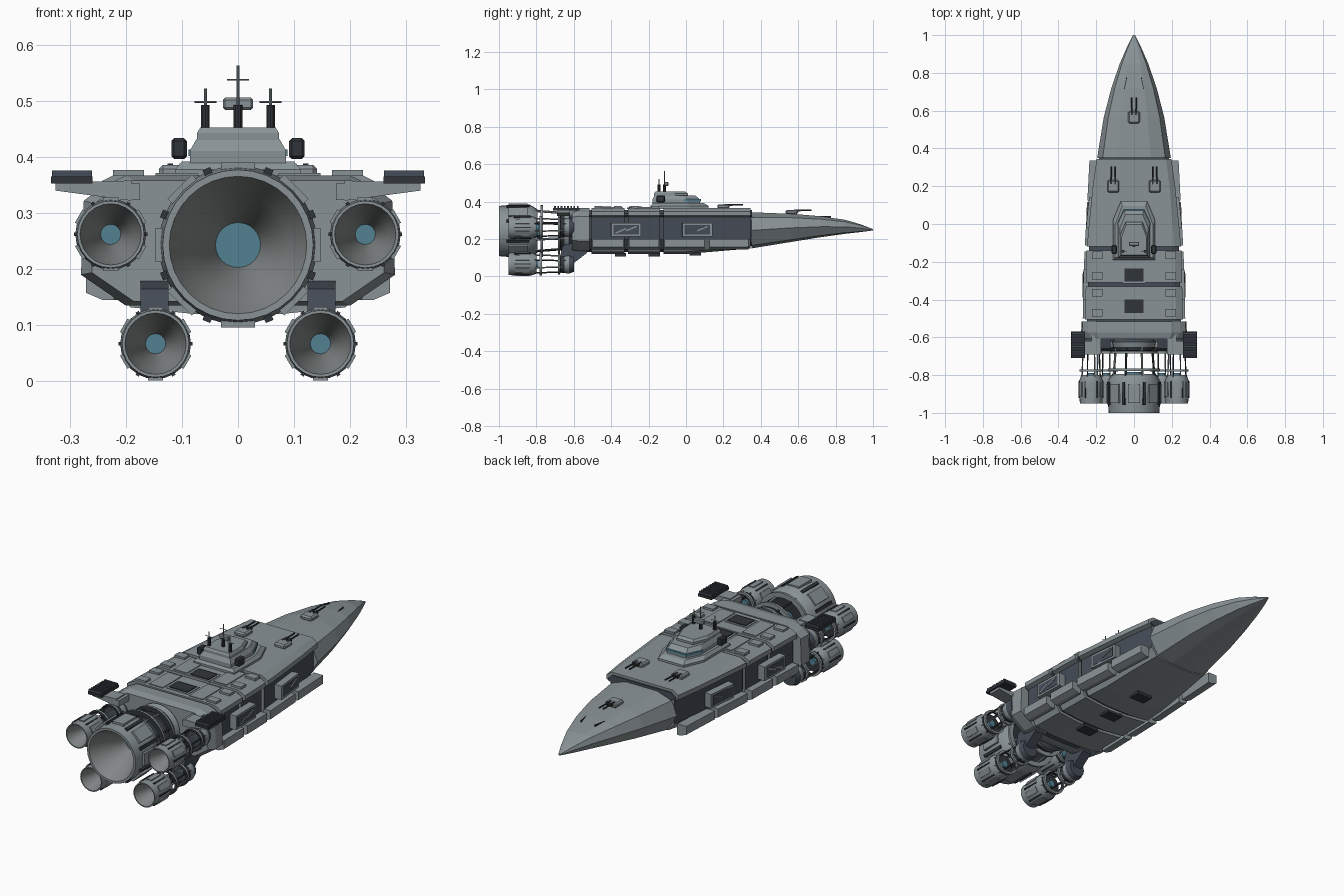
import bpy, bmesh, math
from mathutils import Matrix, Vector

if "Cube" in bpy.data.objects:
    bpy.data.objects.remove(bpy.data.objects["Cube"])

NAMES = ["hull_grey", "navy_panel", "charcoal", "teal_glow", "nozzle_lining"]
COLS = [(0.25, 0.29, 0.305), (0.06, 0.073, 0.095), (0.03, 0.036, 0.042),
        (0.085, 0.22, 0.29), (0.23, 0.245, 0.245)]
MATS = []
for n, c in zip(NAMES, COLS):
    m = bpy.data.materials.new(n)
    m.diffuse_color = (*c, 1)
    m.use_nodes = True
    m.node_tree.nodes["Principled BSDF"].inputs["Base Color"].default_value = m.diffuse_color
    MATS.append(m)
GREY, NAVY, DARK, TEAL, LINING = range(5)


def finish(name, bm, mat=None, smooth=False):
    bmesh.ops.recalc_face_normals(bm, faces=bm.faces[:])
    me = bpy.data.meshes.new(name)
    for m in MATS:
        me.materials.append(m)
    for f in bm.faces:
        f.smooth = smooth
        if mat is not None:
            f.material_index = mat
    bm.to_mesh(me)
    bm.free()
    if smooth:
        me.set_sharp_from_angle(angle=math.radians(32))
    ob = bpy.data.objects.new(name, me)
    bpy.context.collection.objects.link(ob)
    return ob


def box(name, c, s, mat=GREY, rot=None, bevel=0):
    bm = bmesh.new()
    bmesh.ops.create_cube(bm, size=1)
    bmesh.ops.scale(bm, vec=s, verts=bm.verts)
    if bevel:
        bmesh.ops.bevel(bm, geom=bm.edges[:], offset=bevel, segments=1, affect='EDGES')
    bm.transform(Matrix.Translation(c) @ (rot or Matrix.Identity(4)))
    return finish(name, bm, mat)


def tube(name, a, b, r, mat=GREY, n=10):
    a, b = Vector(a), Vector(b)
    bm = bmesh.new()
    bmesh.ops.create_cone(bm, cap_ends=True, segments=n, radius1=r, radius2=r, depth=(b - a).length)
    q = Vector((0, 0, 1)).rotation_difference(b - a).to_matrix().to_4x4()
    bm.transform(Matrix.Translation((a + b) / 2) @ q)
    return finish(name, bm, mat, True)


def skin(name, rings, mats, caps=GREY, closed=False, smooth=False):
    """Bridge equal-length point rings; mats gives a colour per (ring, column)."""
    bm = bmesh.new()
    vs = [[bm.verts.new(p) for p in r] for r in rings]
    n, k = len(vs[0]), len(vs)
    for i in range(k if closed else k - 1):
        for j in range(n):
            a, b = vs[i], vs[(i + 1) % k]
            f = bm.faces.new((a[j], a[(j + 1) % n], b[(j + 1) % n], b[j]))
            f.material_index = mats(i, j)
    if not closed:
        for r in (vs[0], vs[-1]):
            bm.faces.new(r).material_index = caps
    return finish(name, bm, None, smooth)


def lathe(name, x, z, prof, n=24, smooth=True, closed=False):
    """Profile of (y, radius, colour of the band that follows)."""
    ring = [[(x + r * math.sin(2 * math.pi * j / n), y, z + r * math.cos(2 * math.pi * j / n))
             for j in range(n)] for y, r, _ in prof]
    return skin(name, ring, lambda i, j: prof[i][2], prof[-1][2], closed, smooth)


def mirror(half):
    return half + [(-x, z) for x, z in reversed(half)]


def width(y):
    pts = [(-0.6, 0.262), (-0.13, 0.25), (0.0, 0.238), (0.2, 0.218), (0.35, 0.197)]
    for (a, u), (b, v) in zip(pts, pts[1:]):
        if y <= b:
            return u + (v - u) * (y - a) / (b - a)
    return 0.197


def belly(y):
    return 0.12 if y < 0 else 0.12 + 0.03 * y / 0.35


def hull_ring(y, d=0.0):
    w, b = width(y) - d, belly(y) + d
    half = [(w * 0.86, 0.367 - d), (w, 0.348 - d), (w, 0.325), (w - 0.022, 0.317),
            (w - 0.022, 0.2), (w * 0.74, b + 0.012), (w * 0.3, b)]
    return [(x, y, z) for x, z in mirror(half)]


# Hull blocks with recessed navy flanks, around a dark core that shows in the seams
hull_mat = lambda i, j: NAVY if j in (3, 9) else GREY
skin("hull_core", [hull_ring(y, 0.012) for y in (-0.55, -0.13, 0, 0.352)], lambda i, j: NAVY, NAVY)
for ys in [(-0.505, -0.33), (-0.31, -0.14), (-0.12, 0.0, 0.2, 0.345)]:
    skin("hull_block", [hull_ring(y) for y in ys], hull_mat)

# Tapered nose
nose = [(0.35, 0.195, 0.343, 0.15), (0.565, 0.16, 0.335, 0.185), (0.72, 0.12, 0.322, 0.21),
        (0.85, 0.075, 0.303, 0.228), (0.93, 0.04, 0.28, 0.237), (1.0, 0.005, 0.253, 0.246)]
skin("nose", [[(x, y, z) for x, z in mirror([(w * .45, t), (w * .85, t - (t - b) * .14),
     (w, b + (t - b) * .5), (w * .74, b + (t - b) * .08), (w * .3, b)])] for y, w, t, b in nose],
     lambda i, j: GREY)

# Stern bulkhead
stern = mirror([(0.2, 0.367), (0.245, 0.345), (0.275, 0.322), (0.28, 0.19), (0.2, 0.135)])
skin("stern_bulkhead", [[(x * k, y, 0.245 + (z - 0.245) * k) for x, z in stern]
     for y, k in ((-0.515, 0.99), (-0.575, 1), (-0.61, 0.93))], lambda i, j: GREY)

for s in (-1, 1):
    # Lower side armour
    for y0, y1 in [(-0.5, -0.335), (-0.305, -0.145), (-0.115, 0.1), (0.125, 0.335)]:
        rings = []
        for y in (y0, y1):
            w = width(y) + (0.012 if y < 0 else 0.012 + 0.025 * min(1, y / 0.335))
            rings.append([(s * x, y, z) for x, z in
                          [(w - 0.05, 0.2), (w, 0.2), (w, 0.158), (w - 0.03, 0.145), (w - 0.05, 0.145)]])
        skin("side_armour", rings, lambda i, j: GREY)
    # Framed side bays
    for yc, tilt in ((-0.32, 0.02), (0.06, 0.1)):
        w = width(yc)
        r = Matrix.Rotation(s * tilt, 4, 'Z')
        box("bay_frame", (s * (w - 0.006), yc, 0.25), (0.04, 0.16, 0.07), GREY, r)
        box("bay_recess", (s * (w + 0.012), yc, 0.25), (0.007, 0.136, 0.05), NAVY, r)
        for k in (-1, 1):
            box("bay_brace", (s * (w + 0.014), yc + k * 0.028, 0.25 + k * 0.006), (0.008, 0.06, 0.008),
                GREY, r @ Matrix.Rotation(0.4, 4, 'X'))
    # Deck lockers and plates
    for y in (-0.165, -0.275, -0.365, -0.47):
        box("deck_locker", (s * 0.195, y, 0.37), (0.055, 0.04, 0.014), GREY)
    for y in (-0.225, -0.415):
        box("deck_plate", (s * 0.11, y, 0.367), (0.075, 0.15, 0.008), GREY)
    box("stern_locker", (s * 0.256, -0.45, 0.17), (0.025, 0.08, 0.02), GREY)
    box("nose_slit", (s * 0.045, 0.745, 0.319), (0.004, 0.06, 0.008), DARK, Matrix.Rotation(s * 0.2, 4, 'Z'))
    # Bridge side pods, masts
    box("bridge_pod", (s * 0.105, -0.135, 0.415), (0.028, 0.045, 0.037), DARK, bevel=0.005)
    tube("mast_base", (s * 0.058, -0.145, 0.45), (s * 0.058, -0.145, 0.493), 0.008, DARK)
    tube("mast", (s * 0.058, -0.145, 0.49), (s * 0.058, -0.145, 0.522), 0.0025)
    tube("mast_yard", (s * 0.058 - 0.02, -0.145, 0.498), (s * 0.058 + 0.02, -0.145, 0.498), 0.0015)
    # Radiator paddle on a slanted arm
    arm = [(0.19, 0.358), (0.325, 0.354), (0.325, 0.34), (0.19, 0.322)]
    skin("radiator_arm", [[(s * x, y, z) for x, z in arm] for y in (-0.69, -0.62)], lambda i, j: GREY)
    box("arm_mount", (s * 0.2, -0.63, 0.338), (0.05, 0.12, 0.03), GREY)
    box("radiator", (s * 0.296, -0.64, 0.359), (0.074, 0.14, 0.013), DARK)
    for i in range(8):
        box("radiator_rib", (s * 0.296, -0.7 + i * 0.0172, 0.37), (0.072, 0.009, 0.011), NAVY)
    # Slanted lower engine mount
    mount = [(-0.53, 0.2), (-0.66, 0.165), (-0.68, 0.075), (-0.615, 0.06), (-0.53, 0.125)]
    skin("lower_engine_mount", [[(s * x, y, z) for y, z in mount] for x in (0.124, 0.174)],
         lambda i, j: NAVY, NAVY)

# Vents, belly hatches
for y in (-0.27, -0.435):
    box("deck_vent_frame", (0, y, 0.366), (0.12, 0.09, 0.008), GREY)
    box("deck_vent", (0, y, 0.37), (0.1, 0.07, 0.008), DARK)
for y in (-0.35, -0.17, 0.05):
    box("belly_hatch", (0, y, belly(y) - 0.003), (0.085, 0.06, 0.018), DARK)


# Twin-gun turrets
def turret(x, y, z):
    box("turret", (x, y, z + 0.012), (0.062, 0.065, 0.024), GREY, bevel=0.007)
    for s in (-1, 1):
        box("gun_breech", (x + s * 0.011, y + 0.03, z + 0.02), (0.01, 0.035, 0.012), DARK)
        tube("gun_barrel", (x + s * 0.011, y, z + 0.02), (x + s * 0.011, y + 0.105, z + 0.022), 0.004, DARK, 8)


turret(0, 0.565, 0.332)
for s in (-1, 1):
    turret(s * 0.11, 0.2, 0.362)


# Bridge tiers with chamfered fronts
def tier(name, z0, z1, hw, yb, yf, inset=0.0, ch=0.07, mat=GREY):
    rings = []
    for z, d in ((z0, 0), (z0 + (z1 - z0) * 0.55, 0), (z1, inset)):
        w, f = hw - d, yf - d * 2
        rings.append([(w, yb + d, z), (w, f - ch, z), (w * 0.62, f, z),
                      (-w * 0.62, f, z), (-w, f - ch, z), (-w, yb + d, z)])
    skin(name, rings, lambda i, j: mat, mat)


tier("bridge_base", 0.36, 0.392, 0.112, -0.19, 0.12, 0.012, 0.1)
tier("bridge_deck", 0.385, 0.432, 0.086, -0.18, 0.075, 0.012)
tier("bridge_window", 0.402, 0.413, 0.088, -0.01, 0.079, 0.0, 0.072, TEAL)
tier("bridge_roof", 0.43, 0.453, 0.073, -0.17, 0.01, 0.006)
tube("centre_mast_base", (0, -0.115, 0.45), (0, -0.115, 0.493), 0.008, DARK)
box("radar", (0, -0.105, 0.495), (0.054, 0.022, 0.022), GREY, bevel=0.004)
tube("centre_mast", (0, -0.115, 0.49), (0, -0.115, 0.563), 0.0028)
tube("centre_yard", (-0.02, -0.115, 0.538), (0.02, -0.115, 0.538), 0.0015)


# Engine: flared nozzle, armour strips, open strut cage and hub
def engine(x, z, r, y0, y1, throat, n, strips):
    L = y1 - y0
    lathe("nozzle", x, z, [
        (y0 + L * 0.85, throat, LINING), (y0 + L * 0.35, r * 0.63, LINING), (y0, r * 0.84, GREY),
        (y0, r * 0.92, GREY), (y0 + L * 0.55, r * 0.97, GREY), (y0 + L * 0.8, r * 0.97, GREY),
        (y1, r * 0.8, DARK), (y1, throat, DARK)], n, closed=True)
    lathe("engine_glow", x, z, [(y0 + L * 0.84, throat * 1.03, TEAL), (y1 + 0.012, throat, TEAL)], n)
    for i in range(strips):
        a = 2 * math.pi * i / strips
        for da, wd, ln, mat in ((0, 0.42, 0.5, GREY), (math.pi / strips, 0.1, 0.6, DARK)):
            rot = Matrix.Rotation(a + da, 4, 'Y')
            c = Vector((x, y0 + L * 0.5, z)) + rot @ Vector((0, 0, r * 0.965))
            box("nozzle_strip", c, (r * wd, L * ln, r * 0.09), mat, rot)
    hub = -0.685
    for y, k in ((y1 + 0.018, 0.95), (hub, 0.85)):
        lathe("cage_ring", x, z, [(y, r * k, GREY), (y + 0.012, r * k, GREY),
              (y + 0.012, r * (k - .17), DARK), (y, r * (k - .17), DARK)], n, closed=True)
    for i in range(8):
        a = math.pi * (i + 0.5) / 4
        u = Vector((math.sin(a), 0, math.cos(a)))
        p = Vector((x, 0, z))
        tube("cage_strut", p + u * r * 0.8 + Vector((0, y1 - 0.01, 0)),
             p + u * r * 0.7 + Vector((0, hub + 0.05, 0)), r * 0.03 + 0.002, DARK if i % 2 else GREY, 6)
    lathe("engine_hub", x, z, [(hub + 0.01, r * 0.5, DARK), (hub + 0.015, r * 0.72, DARK),
          (hub + 0.035, r * 0.75, GREY), (hub + 0.06, r * 0.8, NAVY), (-0.6, r * 0.65, NAVY)], n)


engine(0, 0.243, 0.146, -1.0, -0.795, 0.039, 32, 8)
for s in (-1, 1):
    engine(s * 0.227, 0.262, 0.065, -0.95, -0.8, 0.0175, 24, 6)
    engine(s * 0.147, 0.067, 0.065, -0.95, -0.8, 0.0175, 24, 6)
